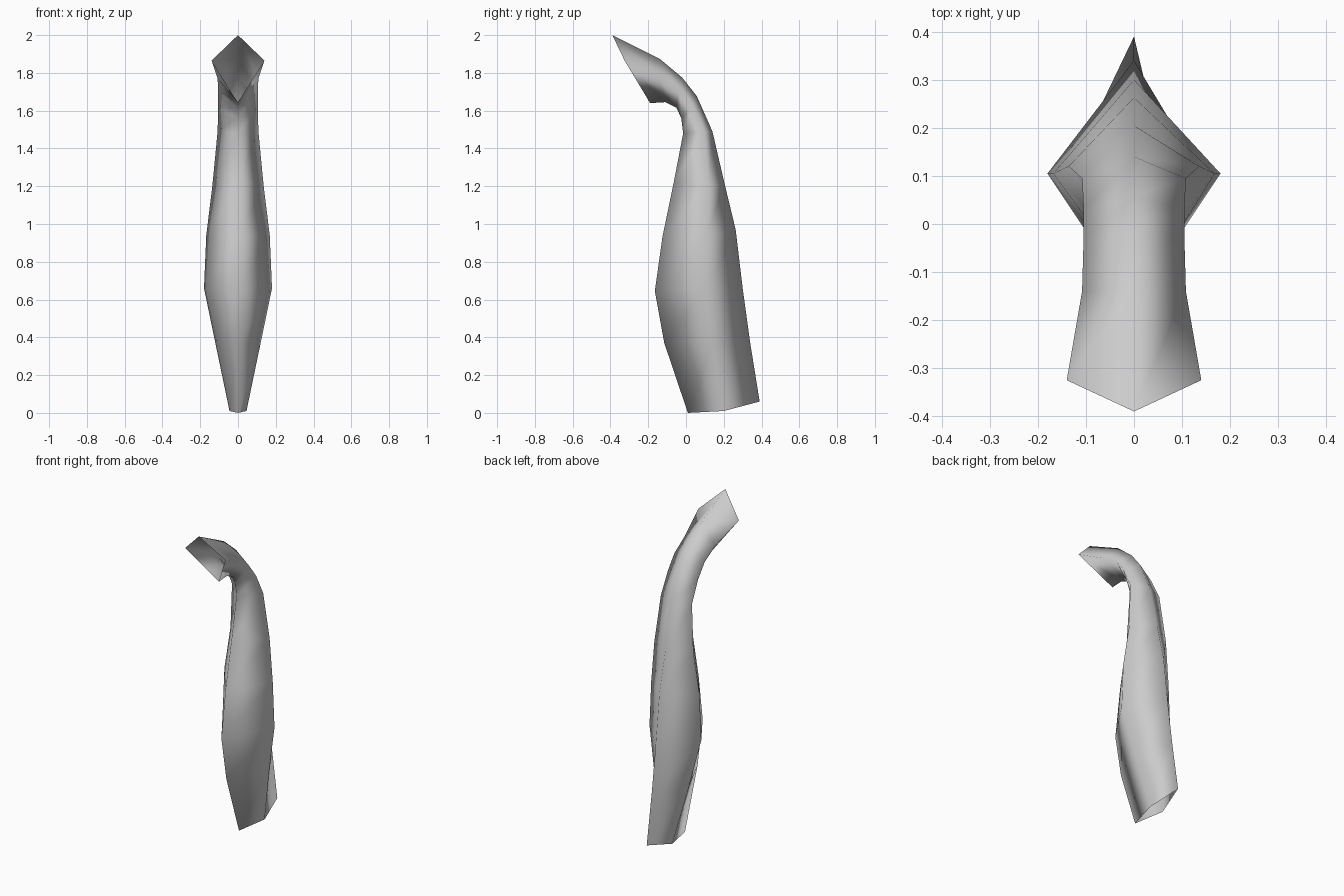
import bpy

# Diamond sections from the open mouth down to the open foot:
# (front y, front z), (side x, side y, side z), (back y, back z)
SECTIONS = [
    ((-0.19, 1.64), (0.14, -0.325, 1.865), (-0.39, 2.00)),
    ((-0.11, 1.645), (0.108, -0.14, 1.77), (-0.14, 1.875)),
    ((-0.05, 1.615), (0.105, -0.035, 1.705), (-0.02, 1.775)),
    ((-0.025, 1.56), (0.105, 0.03, 1.62), (0.057, 1.677)),
    ((-0.015, 1.48), (0.108, 0.095, 1.49), (0.14, 1.49)),
    ((-0.065, 1.22), (0.136, 0.12, 1.20), (0.205, 1.21)),
    ((-0.125, 0.93), (0.168, 0.105, 0.94), (0.263, 0.97)),
    ((-0.165, 0.645), (0.18, 0.105, 0.66), (0.30, 0.66)),
    ((-0.115, 0.37), (0.12, 0.14, 0.37), (0.34, 0.37)),
    ((0.01, 0.0), (0.045, 0.20, 0.01), (0.39, 0.06)),
]

# Curved hollow tube: four corners per section, mirrored left to right
verts, faces = [], []
for (fy, fz), (sx, sy, sz), (by, bz) in SECTIONS:
    verts += [(0, fy, fz), (sx, sy, sz), (0, by, bz), (-sx, sy, sz)]
for r in range(len(SECTIONS) - 1):
    for i in range(4):
        j = (i + 1) % 4
        a, b = r * 4, (r + 1) * 4
        faces.append((b + i, b + j, a + j, a + i))

mesh = bpy.data.meshes.new("curved_tube")
mesh.from_pydata(verts, [], faces)
mesh.shade_smooth()
tube = bpy.data.objects.new("curved_tube", mesh)
bpy.context.collection.objects.link(tube)

# Plain grey surface
grey = bpy.data.materials.new("light_grey")
grey.diffuse_color = (0.6, 0.6, 0.6, 1)
mesh.materials.append(grey)
